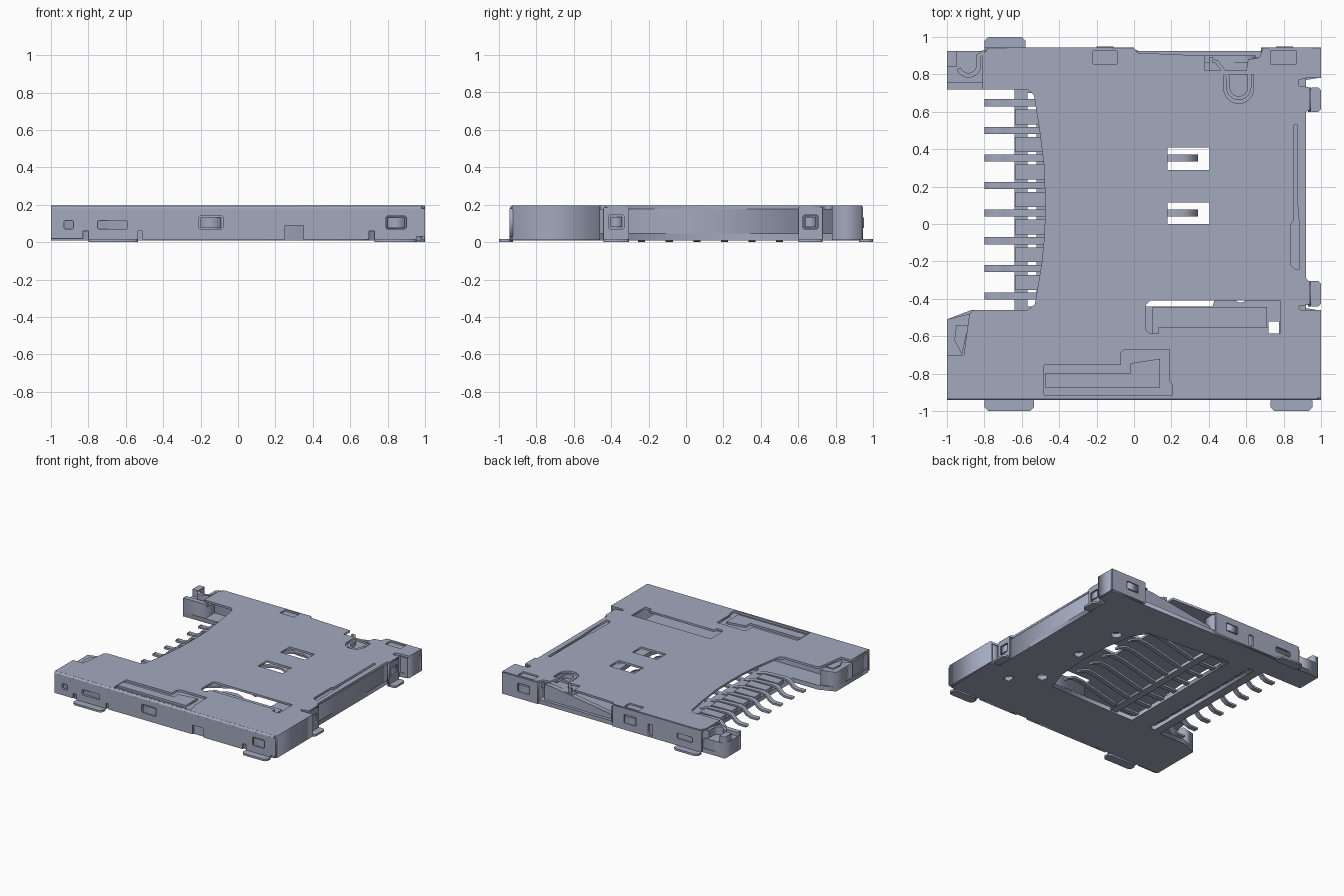
import bpy, bmesh, math
from mathutils import Matrix

if "Cube" in bpy.data.objects:
    bpy.data.objects.remove(bpy.data.objects["Cube"])

mat = bpy.data.materials.new("blue grey metal")
mat.use_nodes = True
COL = (0.37, 0.40, 0.52, 1)
mat.diffuse_color = COL
mat.node_tree.nodes["Principled BSDF"].inputs["Base Color"].default_value = COL

AXES = {
    "Z": Matrix.Identity(4),
    "Y": Matrix(((1, 0, 0, 0), (0, 0, -1, 0), (0, 1, 0, 0), (0, 0, 0, 1))),
    "X": Matrix(((0, 0, 1, 0), (1, 0, 0, 0), (0, 1, 0, 0), (0, 0, 0, 1))),
}


def plate(name, loops, lo, hi, axis="Z", smooth=False):
    """Extrude nested outlines (outer, holes, islands) between lo and hi along an axis."""
    cu = bpy.data.curves.new(name, "CURVE")
    cu.dimensions, cu.fill_mode, cu.extrude = "2D", "BOTH", (hi - lo) / 2
    for pts in loops:
        sp = cu.splines.new("POLY")
        sp.points.add(len(pts) - 1)
        for p, (u, v) in zip(sp.points, pts):
            p.co = (u, v, 0, 1)
        sp.use_cyclic_u = True
    tmp = bpy.data.objects.new(name + "_outline", cu)
    bpy.context.scene.collection.objects.link(tmp)
    dg = bpy.context.evaluated_depsgraph_get()
    me = bpy.data.meshes.new_from_object(tmp.evaluated_get(dg))
    bpy.data.objects.remove(tmp)
    bpy.data.curves.remove(cu)
    me.name = name
    mid = (lo + hi) / 2
    shift = {"X": (mid, 0, 0), "Y": (0, mid, 0), "Z": (0, 0, mid)}[axis]
    me.transform(Matrix.Translation(shift) @ AXES[axis])
    bm = bmesh.new()
    bm.from_mesh(me)
    bmesh.ops.remove_doubles(bm, verts=bm.verts, dist=1e-5)
    bmesh.ops.recalc_face_normals(bm, faces=bm.faces)
    bm.to_mesh(me)
    bm.free()
    me.materials.clear()
    me.materials.append(mat)
    ob = bpy.data.objects.new(name, me)
    bpy.context.scene.collection.objects.link(ob)
    if smooth:
        bpy.ops.object.select_all(action="DESELECT")
        ob.select_set(True)
        bpy.context.view_layer.objects.active = ob
        bpy.ops.object.shade_smooth_by_angle()
    return ob


def rect(u0, u1, v0, v1, c=0.0):
    """Rectangle outline with optional cut corners."""
    if not c:
        return [(u0, v0), (u1, v0), (u1, v1), (u0, v1)]
    return [(u0 + c, v0), (u1 - c, v0), (u1, v0 + c), (u1, v1 - c),
            (u1 - c, v1), (u0 + c, v1), (u0, v1 - c), (u0, v0 + c)]


def box(name, x0, x1, y0, y1, z0, z1, c=0.0):
    return plate(name, [rect(x0, x1, y0, y1, c)], z0, z1)


def ribbon(path, t):
    """Closed outline of constant thickness t around an open path."""
    left, right = [], []
    for i, (x, y) in enumerate(path):
        a, b = path[max(i - 1, 0)], path[min(i + 1, len(path) - 1)]
        dx, dy = b[0] - a[0], b[1] - a[1]
        n = math.hypot(dx, dy)
        ox, oy = -dy / n * t / 2, dx / n * t / 2
        left.append((x + ox, y + oy))
        right.append((x - ox, y - oy))
    return left + right[::-1]


def arc(cx, cy, r, a0, a1, n=12):
    return [(cx + r * math.cos(math.radians(a0 + (a1 - a0) * i / n)),
             cy + r * math.sin(math.radians(a0 + (a1 - a0) * i / n))) for i in range(n + 1)]


# Sheet metal cover with its stamped openings
notch = [(-0.57, 0.72), (-0.535, 0.69), (-0.505, 0.5), (-0.48, 0.3), (-0.475, 0.12),
         (-0.478, -0.05), (-0.495, -0.22), (-0.53, -0.43), (-0.57, -0.46)]
outline = [(-1, -0.93), (1, -0.93), (1, -0.46), (0.89, -0.46), (0.88, -0.44), (0.94, -0.43),
           (0.94, -0.31), (0.92, -0.29), (0.92, 0.6), (0.94, 0.61), (0.94, 0.73), (0.88, 0.74),
           (0.88, 0.77), (0.92, 0.78), (1, 0.78), (1, 0.94), (0.69, 0.94), (0.67, 0.89),
           (0.61, 0.88), (0.6, 0.82), (0.38, 0.82), (0.38, 0.9), (0.02, 0.915), (0, 0.94),
           (-0.78, 0.94), (-0.81, 0.9), (-0.81, 0.72)] + notch + [
           (-0.86, -0.46), (-0.88, -0.48), (-0.91, -0.7), (-1, -0.7)]
spring_gap = [(-0.48, -0.755), (-0.07, -0.755), (-0.07, -0.69), (-0.05, -0.67), (0.19, -0.67),
              (0.19, -0.84), (0.205, -0.86), (0.205, -0.915), (-0.48, -0.915)]
spring_leaf = [(-0.475, -0.8), (-0.02, -0.8), (-0.02, -0.745), (0.14, -0.72),
               (0.14, -0.875), (-0.475, -0.875)]
side_window = [(0.065, -0.43), (0.085, -0.41), (0.78, -0.41), (0.78, -0.585), (0.72, -0.585),
               (0.72, -0.55), (0.13, -0.55), (0.13, -0.585), (0.085, -0.585), (0.065, -0.565)]
loop_hole = arc(0.56, 0.725, 0.08, 180, 360) + [(0.64, 0.8), (0.48, 0.8)]
edge_slit = [(0.84, -0.22), (0.86, -0.24), (0.885, -0.24), (0.885, -0.02), (0.875, 0.1),
             (0.875, 0.53), (0.855, 0.53), (0.855, 0.02), (0.84, 0.0)]
plate("cover", [outline, spring_gap, spring_leaf, side_window, loop_hole, edge_slit,
                rect(0.18, 0.405, 0, 0.115), rect(0.18, 0.405, 0.29, 0.41),
                rect(-0.22, -0.09, 0.855, 0.925), rect(0.73, 0.87, 0.855, 0.925)], 0.178, 0.195)
plate("spring_bed", [[(x, y) for x, y in rect(-0.5, 0.22, -0.92, -0.65)]], 0.16, 0.174)
for x0, x1 in ((-0.22, -0.09), (0.73, 0.87)):
    box("pressed_tab", x0, x1, 0.85, 0.93, 0.172, 0.182)

# Loop spring set in its opening
loop = [(0.42, 0.87), (0.44, 0.87), (0.5, 0.79)] + arc(0.56, 0.73, 0.057, 180, 360) + [(0.617, 0.8)]
plate("loop_spring", [ribbon(loop, 0.02)], 0.15, 0.187, smooth=True)
box("loop_spring_bed", 0.4, 0.68, 0.63, 0.89, 0.13, 0.15)

# Bent edge and front wall
bend = [(-0.925, 0.178), (-0.925, 0.195)] + arc(-0.925, 0.178, 0.017, 90, 180, 6)
plate("front_bend", [bend], -1, 0.98, "X", True)
front = [(-1, 0.02), (-0.83, 0.02), (-0.83, 0.06), (-0.8, 0.06), (-0.8, 0.01), (-0.535, 0.01),
         (-0.535, 0.06), (-0.51, 0.06), (-0.51, 0.015), (0.25, 0.015), (0.25, 0.09), (0.35, 0.09),
         (0.35, 0.015), (0.7, 0.015), (0.7, 0.06), (0.73, 0.06), (0.73, 0.01), (0.955, 0.01),
         (0.955, 0.03), (1, 0.03), (1, 0.18), (-1, 0.18)]
latches = [rect(-0.21, -0.08, 0.07, 0.14, 0.008), rect(0.79, 0.9, 0.07, 0.14, 0.008)]
plate("front_wall", [front, rect(-0.93, -0.88, 0.07, 0.115, 0.006),
                     rect(-0.75, -0.59, 0.07, 0.115, 0.006)] + latches, -0.942, -0.925, "Y")
for x0, x1 in ((-0.2, -0.09), (0.8, 0.89)):
    box("front_latch", x0, x1, -0.94, -0.9, 0.075, 0.132)

# Right wall pieces of the cover, with latch tabs
box("right_front_wall", 0.983, 1, -0.93, -0.46, 0.015, 0.18)
box("right_back_wall", 0.983, 1, 0.78, 0.94, 0.015, 0.18)
for y0, y1 in ((-0.44, -0.305), (0.6, 0.73)):
    m = (y0 + y1) / 2
    plate("right_tab", [rect(y0, y1, 0, 0.185), rect(m - 0.04, m + 0.04, 0.07, 0.145, 0.006)],
          0.93, 0.945, "X")
    box("right_latch", 0.9, 0.943, m - 0.03, m + 0.03, 0.08, 0.135)
    box("right_foot", 0.935, 1, y0, y1, 0, 0.016, 0.015)

# Back wall pieces
plate("back_wall", [rect(-0.8, 0, 0.015, 0.19), rect(-0.21, -0.1, 0.07, 0.14, 0.006),
                    rect(-0.36, -0.32, 0.03, 0.12), rect(-0.72, -0.58, 0.07, 0.115, 0.006)],
      0.927, 0.945, "Y")
plate("back_corner_wall", [rect(0.68, 1, 0.015, 0.19), rect(0.75, 0.86, 0.07, 0.14, 0.006)],
      0.927, 0.945, "Y")
for x0, x1 in ((-0.2, -0.11), (0.76, 0.85)):
    box("back_latch", x0, x1, 0.9, 0.95, 0.075, 0.132)

# Solder feet
for x0, x1, y0, y1 in ((-0.8, -0.535, -1, -0.925), (0.73, 0.955, -1, -0.925), (-0.8, -0.58, 0.925, 1)):
    box("solder_foot", x0, x1, y0, y1, 0, 0.016, 0.02)

# Moulded base floor with contact window, tail slot and locating holes
floor = [(-1, -0.92), (0.98, -0.92), (0.98, -0.46), (0.92, -0.45), (0.92, 0.77), (0.98, 0.78),
         (0.98, 0.925), (-1, 0.925), (-1, 0.72), (-0.64, 0.72), (-0.64, -0.46), (-0.87, -0.46),
         (-1, -0.51)]
contact_window = [(-0.35, -0.44), (0.42, -0.44), (0.48, -0.25), (0.5, 0), (0.49, 0.25),
                  (0.45, 0.5), (0.38, 0.62), (-0.35, 0.68)]
plate("base_floor", [floor, contact_window, rect(-0.57, -0.52, -0.44, 0.7),
                     arc(0.55, 0.45, 0.04, 0, 345, 23), arc(0.57, -0.38, 0.04, 0, 345, 23),
                     rect(0.55, 0.61, 0.02, 0.09), rect(0.72, 0.775, -0.585, -0.52)], 0.01, 0.045)
box("window_crossbar", -0.2, -0.14, -0.44, 0.68, 0.02, 0.045)

# Base rails and walls
box("front_rail", -0.99, 0.97, -0.925, -0.63, 0.04, 0.16)
plate("front_wing", [[(-1, -0.51), (-0.88, -0.48), (-0.88, -0.64), (-1, -0.72)]], 0.04, 0.165)
plate("wing_step", [[(-0.95, -0.54), (-0.885, -0.54), (-0.92, -0.7), (-0.96, -0.62)]], 0.16, 0.175)
box("right_base_wall", 0.83, 0.92, -0.63, 0.78, 0.01, 0.176)
box("right_front_block", 0.9, 0.984, -0.93, -0.465, 0.01, 0.176)
box("right_back_block", 0.68, 0.984, 0.78, 0.928, 0.01, 0.172)
box("back_rail", -0.8, 0.02, 0.84, 0.93, 0.04, 0.17)
box("slider", 0.1, 0.71, -0.63, -0.445, 0.05, 0.15)
plate("back_lever", [[(0.65, 0.03), (0.65, 0.165), (0.58, 0.165), (0.02, 0.08), (0.02, 0.03)]],
      0.86, 0.9, "Y")

# Back corner block with hook spring
plate("corner_block", [[(-1, 0.72), (-0.8, 0.72), (-0.8, 0.925), (-1, 0.925)]], 0.01, 0.13)
box("corner_post", -1, -0.95, 0.84, 0.925, 0.13, 0.185)
box("corner_ledge", -1, -0.8, 0.72, 0.76, 0.13, 0.16)
hook = arc(-0.885, 0.85, 0.055, 200, 360) + [(-0.83, 0.9), (-0.8, 0.92)]
plate("hook_spring", [ribbon(hook, 0.025)], 0.12, 0.19, smooth=True)

# Eight contacts: gull-wing tail outside, sprung beam inside
tail = [(-0.8, 0.008), (-0.735, 0.008), (-0.7, 0.022), (-0.665, 0.06), (-0.63, 0.068), (-0.46, 0.06),
        (-0.36, 0.035), (-0.15, 0.035), (0.18, 0.115), (0.26, 0.12), (0.34, 0.085)]
for i in range(8):
    y = 0.648 - i * 0.1475
    plate("contact", [ribbon(tail, 0.016)], y - 0.019, y + 0.019, "Y")
    if i < 7:
        box("contact_divider", -0.635, -0.45, y - 0.115, y - 0.035, 0.04, 0.07)
